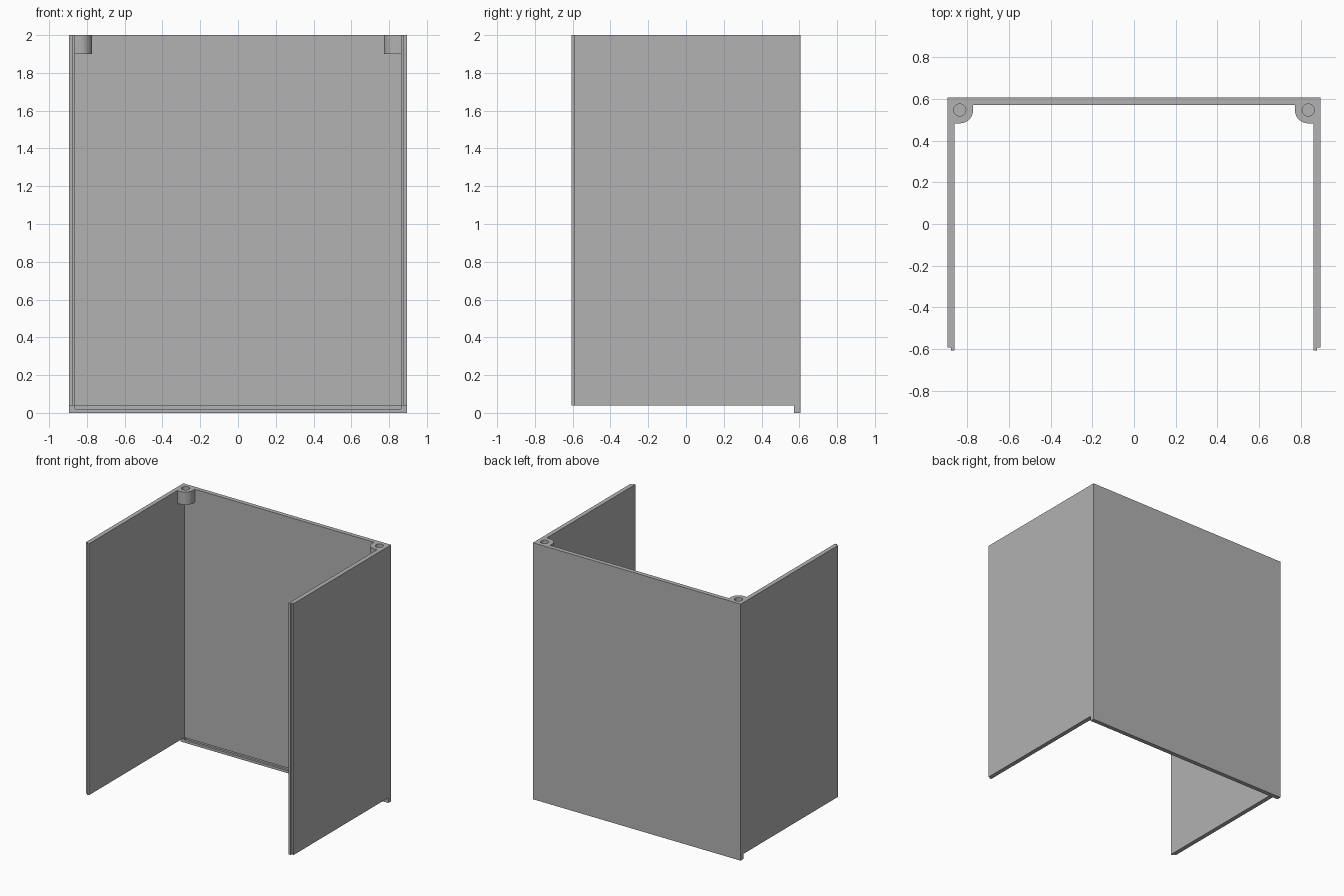
import bpy
from math import cos, sin, pi

if "Cube" in bpy.data.objects:
    bpy.data.objects.remove(bpy.data.objects["Cube"])

W, D, H = 0.896, 0.606, 2.0      # half width, half depth, height
T = 0.034                        # wall thickness
FOOT = 0.04                      # the rear wall reaches this far below the sides
LIP, LIP_T = 0.013, 0.017        # tongue along the front edges
BOSS_X, BOSS_Y, BOSS_R = 0.836, 0.547, 0.064

grey = bpy.data.materials.new("plain grey")
grey.use_nodes = True
colour = (0.445, 0.445, 0.445, 1)
grey.diffuse_color = colour
grey.node_tree.nodes["Principled BSDF"].inputs["Base Color"].default_value = colour


def prism(name, outline, z0, z1):
    """Extrude a counter-clockwise outline from z0 to z1."""
    n = len(outline)
    verts = [(x, y, z) for z in (z0, z1) for x, y in outline]
    faces = [tuple(reversed(range(n))), tuple(range(n, 2 * n))]
    faces += [(i, (i + 1) % n, (i + 1) % n + n, i + n) for i in range(n)]
    mesh = bpy.data.meshes.new(name)
    mesh.from_pydata(verts, [], faces)
    mesh.materials.append(grey)
    obj = bpy.data.objects.new(name, mesh)
    bpy.context.collection.objects.link(obj)
    return obj


def box(name, x0, x1, y0, y1, z0, z1):
    return prism(name, [(x0, y0), (x1, y0), (x1, y1), (x0, y1)], z0, z1)


def arc(cx, cy, r, a0, a1, steps):
    return [(cx + r * cos(a0 + (a1 - a0) * i / steps),
             cy + r * sin(a0 + (a1 - a0) * i / steps)) for i in range(steps + 1)]


def mirror_outline(points):
    return [(-x, y) for x, y in reversed(points)]


def combine(target, tool, operation):
    mod = target.modifiers.new(operation, "BOOLEAN")
    mod.operation, mod.solver, mod.object = operation, "EXACT", tool
    bpy.context.view_layer.objects.active = target
    bpy.ops.object.modifier_apply(modifier=mod.name)
    bpy.data.objects.remove(tool)


# U-shaped wall with a stepped tongue on each front edge
right_half = [(W - T, D - T), (W - T, -D), (W - T + LIP_T, -D),
              (W - T + LIP_T, -D + LIP), (W, -D + LIP), (W, D)]
cover = prism("cover_shell", right_half + mirror_outline(right_half), FOOT, H)

# Rear foot, hanging below the side walls
combine(cover, box("rear_foot", -W, W, D - T, D, 0, 0.3), "UNION")

# Slot for the floor panel along the inside of the rear wall
combine(cover, box("floor_slot", -W + T, W - T, D - T - 0.1, D - T + LIP_T,
                   FOOT / 2, FOOT), "DIFFERENCE")

# Rounded screw bosses in the two rear top corners
boss = arc(BOSS_X, BOSS_Y, BOSS_R, pi, 1.5 * pi, 12)
boss += [(W - T / 2, BOSS_Y - BOSS_R), (W - T / 2, D - T / 2),
         (BOSS_X - BOSS_R, D - T / 2)]
hole = arc(BOSS_X, BOSS_Y, 0.029, 0, 2 * pi, 32)[:-1]
for flip in (False, True):
    side = mirror_outline if flip else list
    combine(cover, prism("screw_boss", side(boss), H - 0.1, H), "UNION")
    combine(cover, prism("screw_hole", side(hole), H - 0.08, H + 0.1), "DIFFERENCE")

# Smooth the round boss walls, keep the panel edges sharp
bpy.ops.object.select_all(action="DESELECT")
cover.select_set(True)
bpy.context.view_layer.objects.active = cover
bpy.ops.object.shade_smooth_by_angle(angle=pi / 6)
